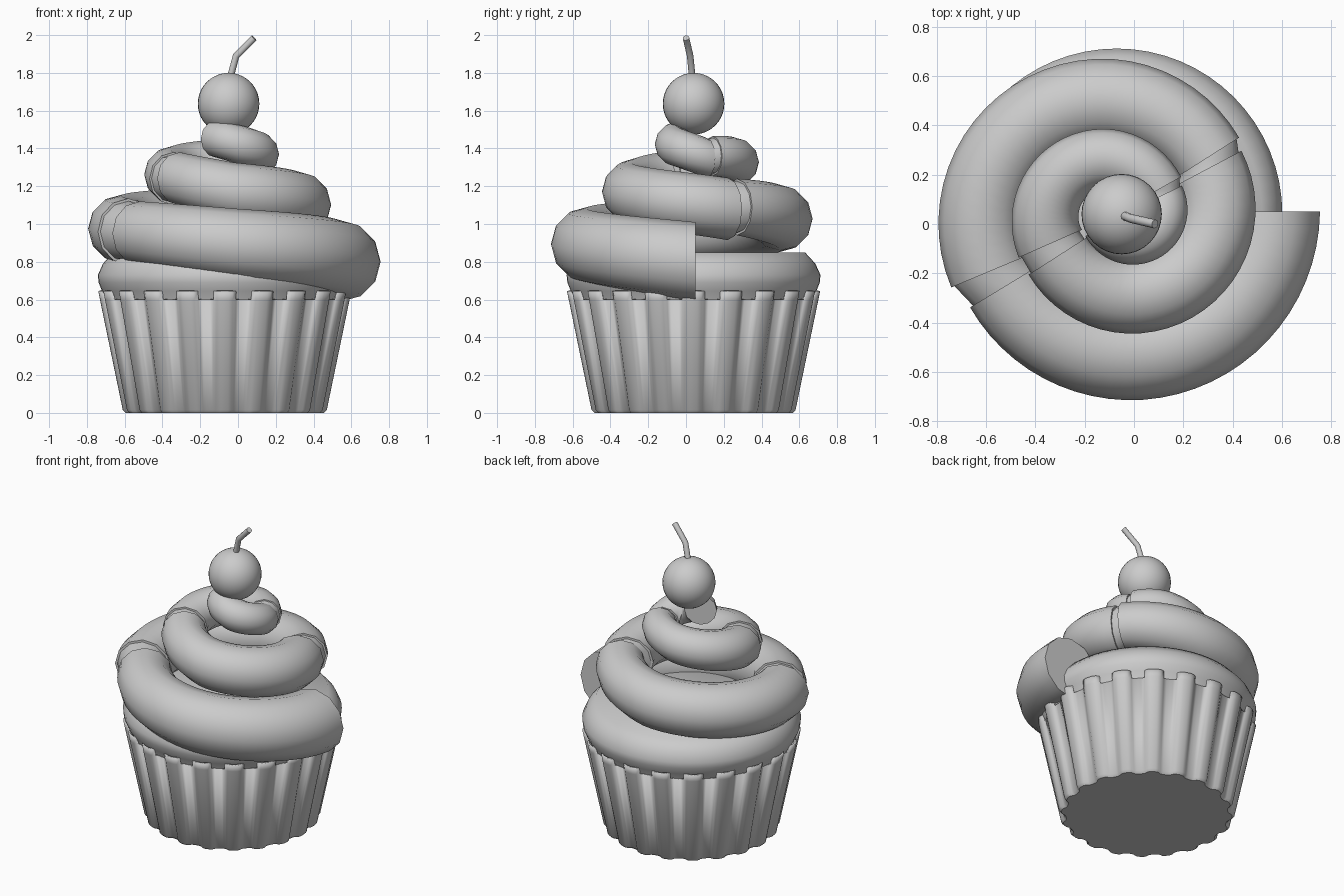
import bpy, bmesh, math
from mathutils import Vector

if "Cube" in bpy.data.objects:
    bpy.data.objects.remove(bpy.data.objects["Cube"], do_unlink=True)

mat = bpy.data.materials.new("plain_grey")
mat.use_nodes = True
GREY = (0.6, 0.6, 0.6, 1)
mat.diffuse_color = GREY
mat.node_tree.nodes["Principled BSDF"].inputs["Base Color"].default_value = GREY


def finish(bm, name, angle=50):
    """Turn a bmesh into a smooth shaded object."""
    bmesh.ops.recalc_face_normals(bm, faces=bm.faces)
    mesh = bpy.data.meshes.new(name)
    bm.to_mesh(mesh)
    bm.free()
    mesh.materials.append(mat)
    ob = bpy.data.objects.new(name, mesh)
    bpy.context.collection.objects.link(ob)
    bpy.ops.object.select_all(action="DESELECT")
    ob.select_set(True)
    bpy.context.view_layer.objects.active = ob
    bpy.ops.object.shade_smooth_by_angle(angle=math.radians(angle))
    return ob


def tube(samples, name, sides=12, scale=1.0):
    """Capped tube through (point, tangent, radius) samples."""
    bm = bmesh.new()
    rings = []
    for p, t, r in samples:
        side = t.cross(Vector((0, 0, 1))).normalized()
        up = side.cross(t).normalized()
        ring = []
        for k in range(sides):
            a = math.tau * k / sides
            ring.append(bm.verts.new(p + (side * math.cos(a) + up * math.sin(a)) * r * scale))
        rings.append(ring)
    for a, b in zip(rings, rings[1:]):
        for k in range(sides):
            j = (k + 1) % sides
            bm.faces.new((a[k], a[j], b[j], b[k]))
    bm.faces.new(rings[0])
    bm.faces.new(rings[-1])
    return finish(bm, name)


def quad(a, b, c, u):
    """Smooth value through a, b and c at u = 0, 0.5 and 1."""
    return a * (1 - u) * (1 - 2 * u) + b * 4 * u * (1 - u) + c * u * (2 * u - 1)


def arc(start, mid, end, steps=28):
    """Clockwise rising arc on the circle through three (x, y, z, radius) points."""
    (ax, ay), (bx, by), (cx, cy) = start[:2], mid[:2], end[:2]
    d = 2 * (ax * (by - cy) + bx * (cy - ay) + cx * (ay - by))
    a2, b2, c2 = ax * ax + ay * ay, bx * bx + by * by, cx * cx + cy * cy
    ox = (a2 * (by - cy) + b2 * (cy - ay) + c2 * (ay - by)) / d
    oy = (a2 * (cx - bx) + b2 * (ax - cx) + c2 * (bx - ax)) / d
    rad = math.hypot(ax - ox, ay - oy)
    angle = lambda p: math.atan2(p[1] - oy, p[0] - ox)
    first = angle(start)
    sweep = (first - angle(end)) % math.tau
    middle = ((first - angle(mid)) % math.tau) / sweep
    out = []
    for i in range(steps + 1):
        u = i / steps
        th = first - sweep * u
        w = 0.5 * u / middle if u < middle else 0.5 + 0.5 * (u - middle) / (1 - middle)
        z, r = (quad(start[k], mid[k], end[k], w) for k in (2, 3))
        p = Vector((ox + rad * math.cos(th), oy + rad * math.sin(th), z))
        out.append((p, Vector((math.sin(th), -math.cos(th), 0)), r))
    return out


# Fluted paper cup with a toothed rim
CX, CY = -0.07, 0.04
FLUTES, SUB = 20, 10
N = FLUTES * SUB
bm = bmesh.new()
rings = []
for z, r in ((0, 0.525), (0.015, 0.54), (0.6, 0.661), (0.645, 0.67)):
    ring = []
    for i in range(N):
        a = math.tau * i / N - math.pi / 2
        wave = math.cos(a * FLUTES + math.pi / 2 * FLUTES)
        rr = r - 0.014 + 0.014 * math.tanh(2 * wave) / math.tanh(2)
        ring.append(bm.verts.new((CX + rr * math.cos(a), CY + rr * math.sin(a), z)))
    rings.append(ring)
bm.faces.new(rings[0])
for level, (a, b) in enumerate(zip(rings, rings[1:])):
    for i in range(N):
        j = (i + 1) % N
        in_notch = abs((i + 0.5) % SUB - SUB / 2) < SUB * 0.25
        if level < 2 or not in_notch:
            bm.faces.new((a[i], a[j], b[j], b[i]))
bmesh.ops.delete(bm, geom=[v for v in bm.verts if not v.link_faces], context="VERTS")
cup = finish(bm, "paper_cup", 40)
mod = cup.modifiers.new("thickness", "SOLIDIFY")
mod.thickness = 0.012
mod.offset = -1

# Cake body, a turned profile
bm = bmesh.new()
profile = [(0, 0.3), (0.57, 0.3), (0.615, 0.58), (0.65, 0.645), (0.668, 0.69),
           (0.672, 0.73), (0.645, 0.79), (0.59, 0.85), (0, 0.85)]
vs = [bm.verts.new((CX + r, CY, z)) for r, z in profile]
es = [bm.edges.new(p) for p in zip(vs, vs[1:])]
bmesh.ops.spin(bm, geom=vs + es, cent=(CX, CY, 0), axis=(0, 0, 1), angle=math.tau, steps=64)
bmesh.ops.remove_doubles(bm, verts=bm.verts, dist=0.0005)
finish(bm, "cake_body", 50)

# Icing swirl: five overlapping half turns, with a thinner core bridging the creases
turns = [
    ((0.545, 0.05, 0.80, 0.21), (0.0, -0.525, 0.89, 0.19), (-0.52, -0.25, 0.95, 0.17)),
    ((-0.58, -0.19, 0.96, 0.175), (-0.10, 0.50, 1.03, 0.17), (0.30, 0.27, 1.09, 0.15)),
    ((0.29, 0.22, 1.08, 0.165), (-0.02, -0.29, 1.17, 0.155), (-0.31, -0.13, 1.24, 0.14)),
    ((-0.34, -0.08, 1.24, 0.14), (-0.10, 0.265, 1.33, 0.12), (0.10, 0.14, 1.36, 0.105)),
    ((0.10, 0.11, 1.35, 0.105), (0.0, -0.06, 1.42, 0.105), (-0.11, 0.0, 1.45, 0.1)),
]
core = []
for n, turn in enumerate(turns):
    samples = arc(*turn)
    tube(samples, "icing_turn_%d" % (n + 1))
    core += samples
tube(core[4:-4], "icing_core", scale=0.92)

# Cherry
bm = bmesh.new()
bmesh.ops.create_uvsphere(bm, u_segments=32, v_segments=20, radius=0.163)
bmesh.ops.translate(bm, verts=bm.verts, vec=(-0.05, 0.04, 1.637))
finish(bm, "cherry")

# Bent cherry stem
path = [Vector(p) for p in ((-0.045, 0.035, 1.76), (-0.01, 0.022, 1.89), (0.085, 0.0, 1.985))]
dirs = [path[1] - path[0], path[2] - path[0], path[2] - path[1]]
tube([(p, d.normalized(), 0.018) for p, d in zip(path, dirs)], "cherry_stem", sides=10)
